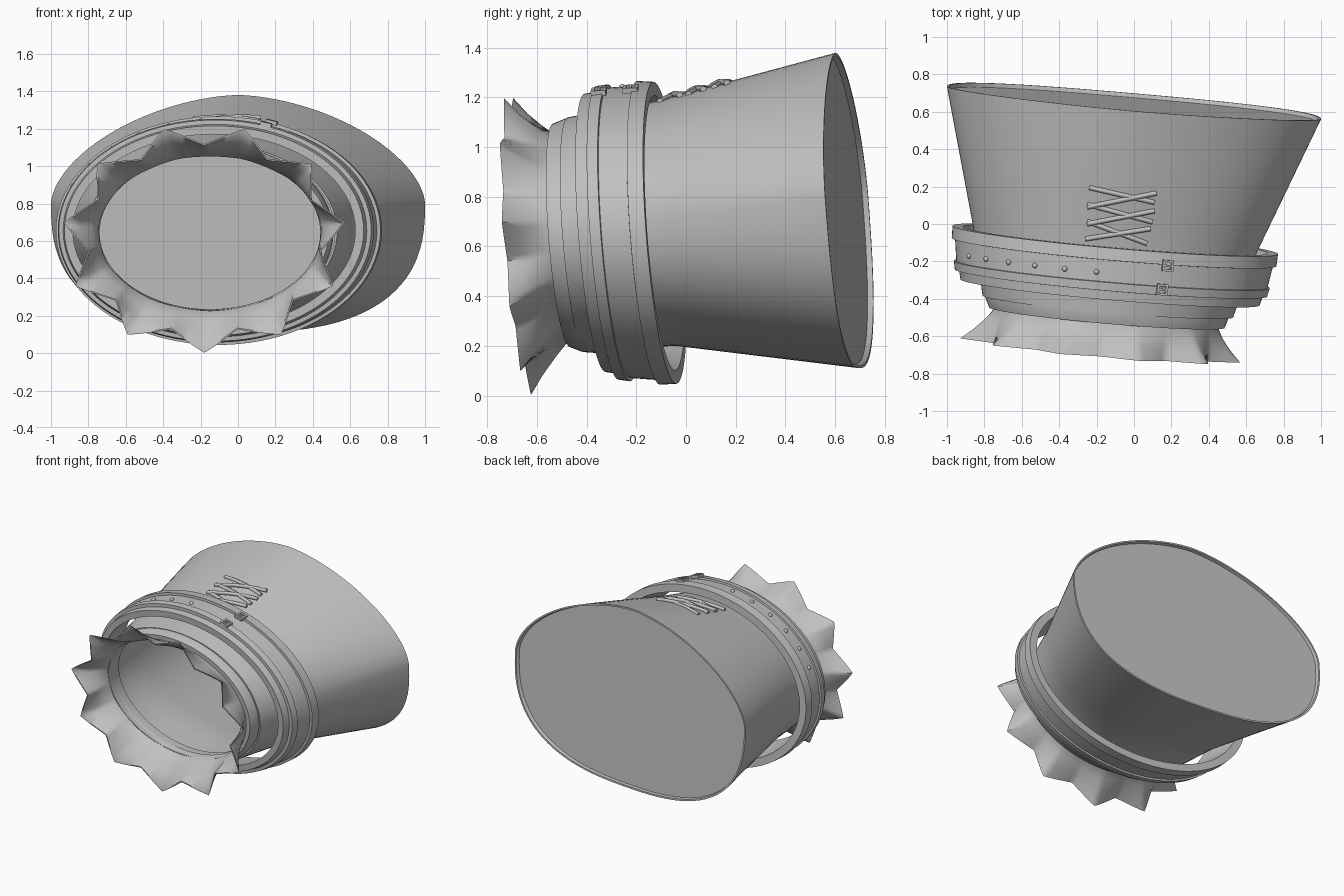
import bpy, bmesh, math
from mathutils import Vector

if "Cube" in bpy.data.objects:
    bpy.data.objects.remove(bpy.data.objects["Cube"])

grey = bpy.data.materials.new("plain grey")
grey.diffuse_color = (0.53, 0.53, 0.53, 1)
grey.use_nodes = True
grey.node_tree.nodes["Principled BSDF"].inputs["Base Color"].default_value = grey.diffuse_color
TX, TZ = -0.087, -0.075      # shared tilt of every ring plane


def spow(v, p):
    return math.copysign(abs(v) ** (2 / p), v)


def ring(yc, cx, cz, rx, rt, rb, pt=2, pb=2, n=96, wave=None):
    """Tilted rounded ring with separate upper and lower halves."""
    pts = []
    for i in range(n):
        a = 2 * math.pi * i / n
        c, s = math.cos(a), math.sin(a)
        p, r = (pt, rt) if s >= 0 else (pb, rb)
        k = wave(a) if wave else 1
        x, z = rx * k * spow(c, p), r * k * spow(s, p)
        pts.append(Vector((cx + x, yc + TX * x + TZ * z, cz + z)))
    return pts


def make(name, bm, angle=35):
    bmesh.ops.recalc_face_normals(bm, faces=bm.faces)
    me = bpy.data.meshes.new(name)
    bm.to_mesh(me)
    bm.free()
    ob = bpy.data.objects.new(name, me)
    bpy.context.collection.objects.link(ob)
    me.materials.append(grey)
    bpy.ops.object.select_all(action='DESELECT')
    ob.select_set(True)
    bpy.context.view_layer.objects.active = ob
    bpy.ops.object.shade_smooth_by_angle(angle=math.radians(angle))
    return ob


def loft(name, rings, angle=35):
    """Closed tube wall: the last ring joins back to the first."""
    bm = bmesh.new()
    vs = [[bm.verts.new(p) for p in r] for r in rings]
    n = len(vs[0])
    for a, b in zip(vs, vs[1:] + vs[:1]):
        for i in range(n):
            j = (i + 1) % n
            bm.faces.new((a[i], a[j], b[j], b[i]))
    return make(name, bm, angle)


def thin(spec, t):
    """The same ring spec with its radii reduced."""
    return spec[:3] + tuple(r - t for r in spec[3:6]) + spec[6:]


def mix(a, b, t):
    return tuple(u + (v - u) * t for u, v in zip(a, b))


# Flared cuff: wide rear rim narrowing to the wrist
BACK = (0.647, 0, 0.80, 1.0, 0.58, 0.69, 1.7, 2.6)
MID = (-0.08, -0.10, 0.70, 0.76, 0.487, 0.50, 2, 2.25)
FRONT = (-0.44, -0.14, 0.65, 0.67, 0.47, 0.47, 2, 2)
specs = [mix(BACK, MID, t / 6) for t in range(7)]
specs += [mix(MID, FRONT, t / 3) for t in range(1, 4)]
loft("cuff", [ring(*s) for s in specs] + [ring(*thin(s, 0.012)) for s in reversed(specs)])

# Closing panel just inside the rear rim
bm = bmesh.new()
bm.faces.new([bm.verts.new(p) for p in ring(*thin(mix(BACK, MID, 0.03), 0.010))])
make("rear_panel", bm)

# Wrist sleeve with a closed front lip
loft("wrist_sleeve", [ring(y, -0.145, 0.645, r, r - 0.18, r - 0.18) for y, r in
     ((-0.38, 0.655), (-0.45, 0.65), (-0.50, 0.63), (-0.50, 0.595), (-0.38, 0.595))])


# Ruffle: eleven pointed folds growing towards the open edge
def folds(depth):
    def wave(a):
        t = ((a + math.pi / 2) * 11 / (2 * math.pi)) % 1
        tri = 1 - abs(2 * t - 1)                 # 0 on a peak, 1 in a valley
        return 1 - depth * (0.65 * tri + 0.35 * math.sin(tri * math.pi / 2))
    return wave


RUFFLE = ((-0.44, -0.15, 0.645, 0.60, 0.42, 0), (-0.51, -0.15, 0.64, 0.607, 0.425, 0.01),
          (-0.56, -0.16, 0.63, 0.645, 0.475, 0.05), (-0.615, -0.17, 0.62, 0.695, 0.535, 0.105),
          (-0.67, -0.18, 0.612, 0.757, 0.61, 0.17))
outer, inner = ([ring(y, x, z, rx - t, rz - t, rz - t, n=176, wave=folds(d))
                 for y, x, z, rx, rz, d in RUFFLE] for t in (0, 0.010))
loft("ruffle", outer + inner[::-1], angle=50)

# Loose belt with a raised strap along each side
BELT = ((-0.085, 0.87), (-0.15, 0.868), (-0.152, 0.85), (-0.268, 0.832), (-0.27, 0.845),
        (-0.315, 0.835), (-0.317, 0.812), (-0.365, 0.80), (-0.365, 0.755), (-0.085, 0.815))


def belt_size(y, r):
    """Belt centre x and half height at a given depth."""
    return -0.10 + (y + 0.085) * 0.1, r - 0.262 - (y + 0.085) * 0.08


def belt_ring(y, r):
    cx, h = belt_size(y, r)
    return ring(y, cx, 0.655, r, h, h)


loft("belt", [belt_ring(y, r) for y, r in BELT], angle=30)


def belt_point(x, y, r):
    cx, h = belt_size(y, r)
    dx = x - cx
    dz = h * math.sqrt(max(0, 1 - (dx / r) ** 2))
    return Vector((x, y + TX * dx + TZ * dz, 0.655 + dz)), dx / r ** 2, dz / h ** 2


# Rivets along the middle of the belt
bm = bmesh.new()
for x in (-0.88, -0.79, -0.67, -0.53, -0.37, -0.20):
    p = belt_point(x, -0.22, 0.838)[0]
    s = bmesh.ops.create_uvsphere(bm, u_segments=12, v_segments=8, radius=0.015)
    bmesh.ops.translate(bm, verts=s['verts'], vec=p)
make("rivets", bm, 60)

# Square buckles: four frame bars and a prong on each strap
for name, x, y, r in (("rear_buckle", 0.18, -0.155, 0.866), ("front_buckle", 0.15, -0.285, 0.842)):
    p, nx, nz = belt_point(x, y, r)
    bm = bmesh.new()
    for dx, dy, sx, sy in ((-0.024, 0, 0.012, 0.06), (0.024, 0, 0.012, 0.06),
                           (0, -0.024, 0.06, 0.012), (0, 0.024, 0.06, 0.012),
                           (0, 0, 0.05, 0.01)):
        c = bmesh.ops.create_cube(bm, size=1)['verts']
        bmesh.ops.scale(bm, verts=c, vec=(sx, sy, 0.022))
        bmesh.ops.translate(bm, verts=c, vec=(dx, dy, 0.004))
    ob = make(name, bm)
    ob.location = p
    ob.rotation_euler = (0.05, math.atan2(nx, nz), -0.09)


# Crossed round laces lying on top of the cuff
def cuff_top(x, y):
    t = 0.5
    for _ in range(6):
        yc, cx, cz, rx, rt, _b, p, _q = mix(BACK, MID, t)
        dz = rt * (1 - abs((x - cx) / rx) ** p) ** (1 / p)
        t += (yc + TX * (x - cx) + TZ * dz - y) / 0.73
    return cz + dz


LACES = ((-0.24, 0.195, 0.11, 0.115), (-0.25, 0.09, 0.12, 0.165), (-0.25, 0.105, 0.10, 0.01),
         (-0.25, 0.0, 0.11, 0.07), (-0.25, 0.015, 0.07, -0.105), (-0.26, -0.08, 0.09, -0.025))
SIDES = 8
bm = bmesh.new()
for k, (x0, y0, x1, y1) in enumerate(LACES):
    side = Vector((y0 - y1, x1 - x0, 0)).normalized() * 0.013
    up = Vector((0, 0, 0.013))
    loops = []
    for i in range(7):
        t = i / 6
        x, y = x0 + (x1 - x0) * t, y0 + (y1 - y0) * t
        c = Vector((x, y, cuff_top(x, y) + 0.002 + 0.005 * (k % 2)))
        loops.append([bm.verts.new(c + side * math.cos(2 * math.pi * j / SIDES)
                                   + up * math.sin(2 * math.pi * j / SIDES))
                      for j in range(SIDES)])
    for a, b in zip(loops, loops[1:]):
        for i in range(SIDES):
            j = (i + 1) % SIDES
            bm.faces.new((a[i], a[j], b[j], b[i]))
    bm.faces.new(loops[0])
    bm.faces.new(loops[-1])
make("laces", bm, 50)
